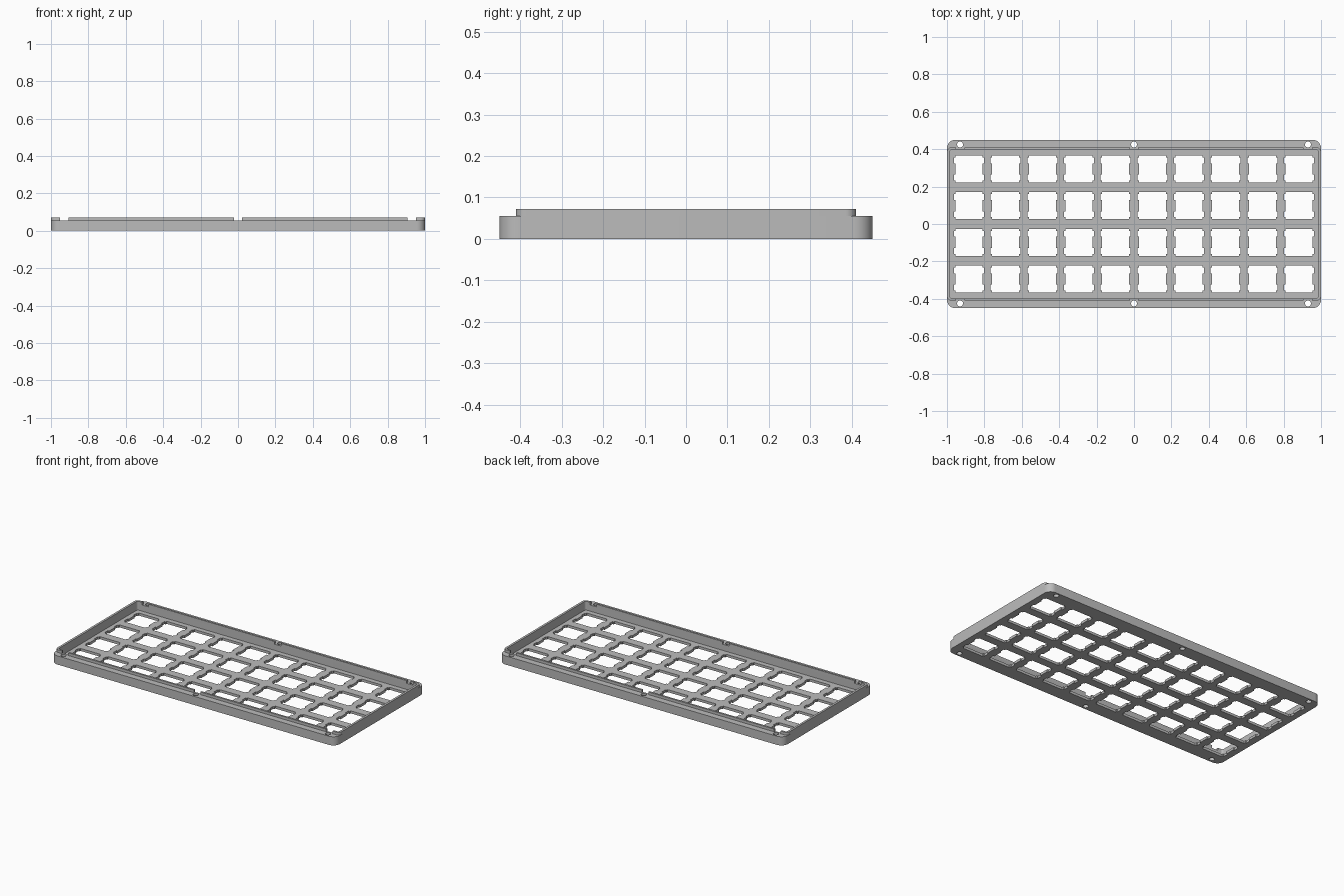
import bpy
import bmesh
from math import sin, cos, pi, radians

cube = bpy.data.objects.get("Cube")
if cube:
    bpy.data.objects.remove(cube, do_unlink=True)

# Main dimensions
HALF_X, HALF_Y = 1.0, 0.45
CAVITY_X, CAVITY_Y = 0.986, 0.398
LIP_Y = 0.41
PLATE_TOP, RIM_TOP, LIP_TOP = 0.016, 0.055, 0.072
PITCH, COLUMNS, ROWS = 0.196, 10, 4
MM = PITCH / 19.05
SCREW_X, SCREW_Y, SCREW_R = 0.93, 0.425, 0.016
NOTCH = 0.0225

grey = bpy.data.materials.new("plain grey")
grey.use_nodes = True
grey.diffuse_color = (0.5, 0.5, 0.5, 1)
grey.node_tree.nodes["Principled BSDF"].inputs["Base Color"].default_value = (0.5, 0.5, 0.5, 1)


def arc(cx, cy, r, start, end, steps=8):
    angles = [radians(start + (end - start) * i / steps) for i in range(steps + 1)]
    return [(cx + r * cos(a), cy + r * sin(a)) for a in angles]


def rounded_rect(hx, hy, r):
    pts = []
    for sx, sy, start in ((1, 1, 0), (-1, 1, 90), (-1, -1, 180), (1, -1, 270)):
        pts += arc(sx * (hx - r), sy * (hy - r), r, start, start + 90)
    return pts


def circle(cx, cy, r):
    return arc(cx, cy, r, 0, 360, 24)[:-1]


def key_hole(cx, cy):
    # Square switch opening with two clip notches on each side
    half, wide, inner, outer = 7 * MM, 7.8 * MM, 2.9 * MM, 6 * MM
    side = [(half, -half), (half, -outer), (wide, -outer), (wide, -inner), (half, -inner)]
    side += [(x, -y) for x, y in reversed(side)]
    loop = side + [(-x, -y) for x, y in side]
    return [(cx + x, cy + y) for x, y in loop]


def slab(name, loops, bottom, top):
    # Extrude closed outlines; inner outlines become holes
    curve = bpy.data.curves.new(name, 'CURVE')
    curve.dimensions = '2D'
    curve.fill_mode = 'BOTH'
    curve.extrude = (top - bottom) / 2
    for pts in loops:
        spline = curve.splines.new('POLY')
        spline.points.add(len(pts) - 1)
        for point, (x, y) in zip(spline.points, pts):
            point.co = (x, y, 0, 1)
        spline.use_cyclic_u = True
    temp = bpy.data.objects.new(name + " outline", curve)
    bpy.context.scene.collection.objects.link(temp)
    graph = bpy.context.evaluated_depsgraph_get()
    mesh = bpy.data.meshes.new_from_object(temp.evaluated_get(graph))
    bpy.data.objects.remove(temp, do_unlink=True)

    bm = bmesh.new()
    bm.from_mesh(mesh)
    bmesh.ops.translate(bm, verts=bm.verts, vec=(0, 0, (top + bottom) / 2))
    bmesh.ops.remove_doubles(bm, verts=bm.verts, dist=1e-5)
    bmesh.ops.recalc_face_normals(bm, faces=bm.faces)
    bm.to_mesh(mesh)
    bm.free()
    mesh.materials.clear()
    mesh.materials.append(grey)

    obj = bpy.data.objects.new(name, mesh)
    bpy.context.scene.collection.objects.link(obj)
    bpy.ops.object.select_all(action='DESELECT')
    obj.select_set(True)
    bpy.context.view_layer.objects.active = obj
    bpy.ops.object.shade_smooth_by_angle(angle=radians(30))
    return obj


outline = rounded_rect(HALF_X, HALF_Y, 0.045)
screws = [circle(x, y, SCREW_R) for x in (-SCREW_X, 0, SCREW_X) for y in (-SCREW_Y, SCREW_Y)]
keys = [key_hole((c - (COLUMNS - 1) / 2) * PITCH, (r - (ROWS - 1) / 2) * PITCH)
        for c in range(COLUMNS) for r in range(ROWS)]

# Switch plate and surrounding rim
slab("switch_plate", [outline] + screws + keys, 0, PLATE_TOP)
cavity = rounded_rect(CAVITY_X, CAVITY_Y, 0.013)
slab("rim", [outline, cavity] + screws, PLATE_TOP, RIM_TOP)

# Raised lip, interrupted beside each screw
end_x = SCREW_X + NOTCH
outer = [(end_x, LIP_Y)] + arc(HALF_X - 0.025, LIP_Y - 0.025, 0.025, 90, 0)
inner = [(end_x, CAVITY_Y)] + arc(CAVITY_X - 0.013, CAVITY_Y - 0.013, 0.013, 90, 0)
outer += [(x, -y) for x, y in reversed(outer)]
inner += [(x, -y) for x, y in reversed(inner)]
end_lip = outer + inner[::-1]
x0, x1 = NOTCH, SCREW_X - NOTCH
bar = [(x0, CAVITY_Y), (x1, CAVITY_Y), (x1, LIP_Y), (x0, LIP_Y)]
for sx, side in ((1, "left"), (-1, "right")):
    slab(side + "_end_lip", [[(sx * x, y) for x, y in end_lip]], RIM_TOP, LIP_TOP)
    for sy, face in ((-1, "front"), (1, "back")):
        slab(face + "_" + side + "_lip", [[(sx * x, sy * y) for x, y in bar]], RIM_TOP, LIP_TOP)
